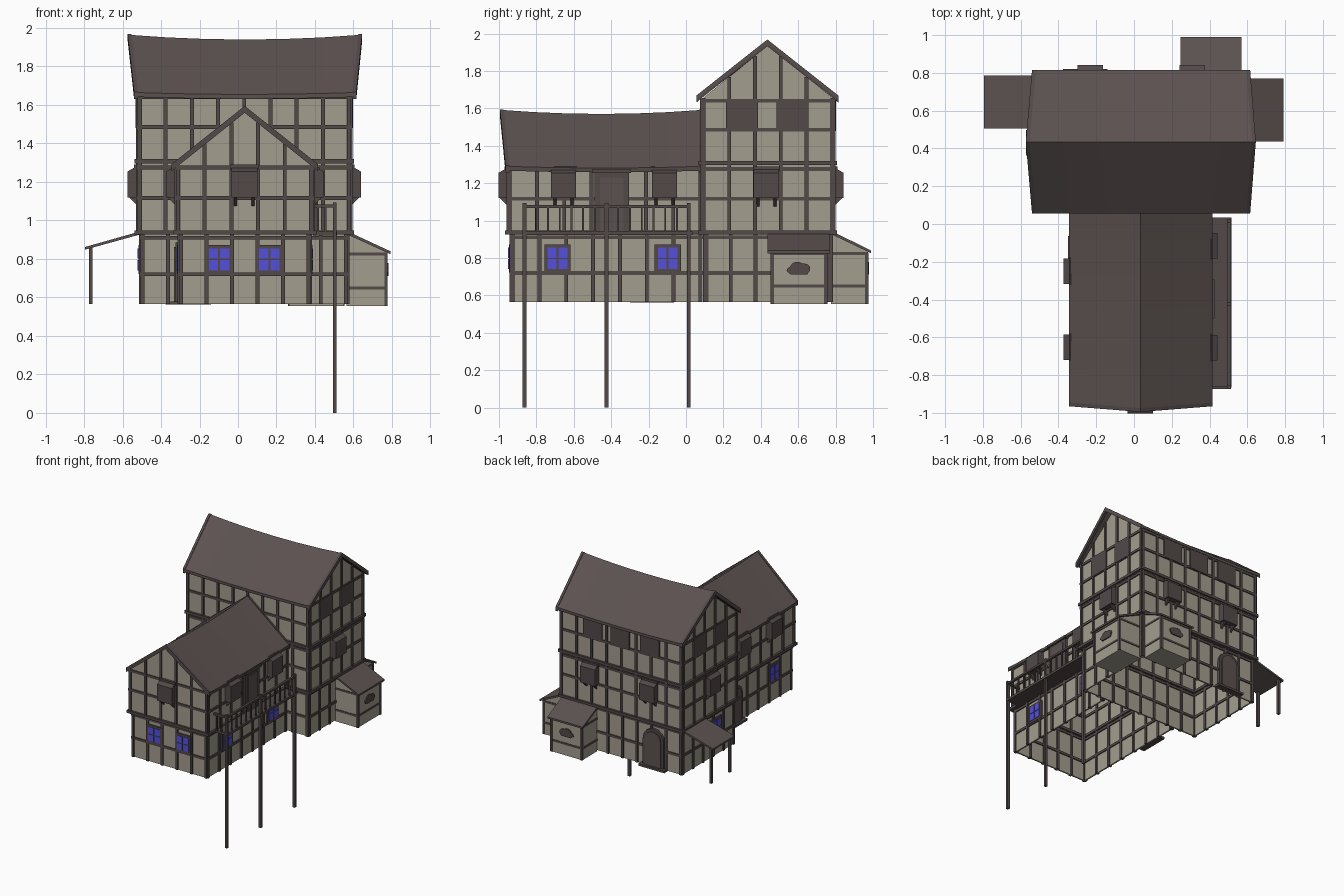
import bpy, bmesh, math
from mathutils import Vector

if "Cube" in bpy.data.objects:
    bpy.data.objects.remove(bpy.data.objects["Cube"])

COL = {"plaster": (.37, .34, .275), "timber": (.084, .067, .066),
       "roof_brown": (.105, .083, .080), "window_blue": (.09, .08, .70)}
MAT = {}
for k, c in COL.items():
    MAT[k] = bpy.data.materials.new(k)
    MAT[k].diffuse_color = (*c, 1)
parts = {}


def solid(part, mat, poly, vec):
    """Prism: polygon swept along a vector, gathered into a named part."""
    bm = parts.setdefault((part, mat), bmesh.new())
    a = [bm.verts.new(p) for p in poly]
    b = [bm.verts.new(Vector(p) + Vector(vec)) for p in poly]
    bm.faces.new(a)
    bm.faces.new(b[::-1])
    n = len(a)
    for i in range(n):
        bm.faces.new((a[i], b[i], b[(i + 1) % n], a[(i + 1) % n]))


# A facade frame F is (axis, outward sign, plane position); t runs along the wall, d outward
def P(F, t, d, z):
    c = F[2] + F[1] * d
    return Vector((c, t, z) if F[0] == "x" else (t, c, z))


def box(part, mat, F, t0, t1, d0, d1, z0, z1):
    o = P(F, t0, d0, z0)
    solid(part, mat, [o, P(F, t1, d0, z0), P(F, t1, d0, z1), P(F, t0, d0, z1)], P(F, t0, d1, z0) - o)


def side_prism(part, mat, F, prof, t0, t1):
    solid(part, mat, [P(F, t0, d, z) for d, z in prof], P(F, t1, 0, 0) - P(F, t0, 0, 0))


def face_prism(part, mat, F, prof, d0, d1):
    solid(part, mat, [P(F, t, d0, z) for t, z in prof], P(F, 0, d1, 0) - P(F, 0, d0, 0))


def facade(part, F, t0, t1, z0, z1, n, rails, apex=None):
    """Plaster wall with posts and rails; apex adds a gable on top."""
    tc = (t0 + t1) / 2
    prof = [(t0, z0), (t1, z0), (t1, z1), (t0, z1)]
    if apex:
        prof.insert(3, (tc, apex))
    face_prism(part + "_wall", "plaster", F, prof, -.012, 0)
    for i in range(n + 1):
        t = t0 + .008 + (t1 - t0 - .016) * i / n
        top = z1 if not apex else apex - (apex - z1) * abs(t - tc) / (tc - t0)
        box(part + "_posts", "timber", F, t - .01, t + .01, -.02, .01, z0, top)
    for z in rails:
        box(part + "_rails", "timber", F, t0 - .008, t1 + .008, -.02, .008, z - .01, z + .01)


def jetty(F, t0, t1, z):
    box("jetty_beams", "timber", F, t0 - .015, t1 + .015, -.04, .017, z - .014, z + .008)


def oriel(F, t):
    """Shuttered bay with sloping hood and two brackets."""
    side_prism("shuttered_bays", "timber", F, [(0, 1.285), (.053, 1.255), (.053, 1.12), (0, 1.12)], t - .068, t + .068)
    box("bay_hoods", "timber", F, t - .073, t + .073, 0, .02, 1.265, 1.29)
    for s in (-.045, .045):
        side_prism("bay_brackets", "timber", F, [(0, 1.12), (.045, 1.12), (0, 1.075)], t + s - .008, t + s + .008)


def window(F, t):
    """Blue four-pane window."""
    box("window_frames", "timber", F, t - .07, t + .07, 0, .012, .722, .872)
    for a in (-.029, .029):
        for z in (.767, .828):
            box("window_panes", "window_blue", F, t + a - .024, t + a + .024, .008, .016, z - .027, z + .027)


def arch(t, w, z0, zs):
    pts = [(t - w, z0), (t + w, z0)]
    return pts + [(t + w * math.cos(math.pi * i / 8), zs + w * math.sin(math.pi * i / 8)) for i in range(9)]


def door(F, t):
    """Arched door in a heavy frame with a step."""
    face_prism("door_frames", "timber", F, arch(t, .095, .566, .79), 0, .02)
    face_prism("doors", "roof_brown", F, arch(t, .072, .566, .79), .01, .028)
    box("door_steps", "timber", F, t - .118, t + .118, 0, .045, .562, .58)


def roof(part, axis, tc, half, apex, eave, ur, ue, sag):
    """Sagging gable roof with boards on its gable ends and eaves."""
    def W(u, v, z):
        return Vector((u, v, z) if axis == "x" else (v, u, z))
    bm = bmesh.new()
    rows = []
    N = 6
    for i in range(N + 1):
        f = i / N
        dip = sag * (1 - (2 * f - 1) ** 2)
        r = ur[0] + (ur[1] - ur[0]) * f
        e = ue[0] + (ue[1] - ue[0]) * f
        rows.append([W(e, tc - half, eave - dip * .4), W(r, tc, apex - dip), W(e, tc + half, eave - dip * .4)])
    thick = Vector((0, 0, -.018))
    for j in (0, 1):
        for a, b in zip(rows, rows[1:]):
            q = [a[j], a[j + 1], b[j + 1], b[j]]
            top = [bm.verts.new(p) for p in q]
            bot = [bm.verts.new(p + thick) for p in q]
            bm.faces.new(top)
            bm.faces.new(bot[::-1])
    bmesh.ops.remove_doubles(bm, verts=bm.verts, dist=1e-5)
    edges = [e for e in bm.edges if e.is_boundary]
    bmesh.ops.bridge_loops(bm, edges=edges)
    parts[(part, "roof_brown")] = bm
    dz = Vector((0, 0, -.036))
    up = Vector((0, 0, .003))
    for row, s in ((rows[0], 1), (rows[-1], -1)):
        for j in (0, 1):
            a, b = row[j] + up, row[j + 1] + up
            solid("bargeboards", "timber", [a, b, b + dz, a + dz], W(s * .02, 0, 0))
    for j, s in ((0, 1), (2, -1)):
        for a, b in zip(rows, rows[1:]):
            p, q = a[j], b[j]
            solid("eave_boards", "timber", [p, q, q + thick * 1.3, p + thick * 1.3], W(0, s * .012, .008))


# Tall rear house: three storeys, gables facing left and right
G = .015
x0, x1, y0, y1 = -.52, .585, .085, .79
low, mid, high = [.72, .91], [1.117, 1.275], [1.485, 1.64]
for axis, s, c, t0, t1, n in (("y", -1, y0, x0, x1, 8), ("y", 1, y1, x0, x1, 8),
                              ("x", -1, x0, y0, y1, 5), ("x", 1, x1, y0, y1, 5)):
    F, Fg = (axis, s, c), (axis, s, c - s * G)
    facade("house_ground", Fg, t0 + G, t1 - G, .565, .94, n, low)
    facade("house_middle", F, t0, t1, .94, 1.31, n, mid)
    facade("house_upper", F, t0, t1, 1.31, 1.65, n, high, 1.935 if axis == "x" else None)
    jetty(F, t0, t1, .94)
    jetty(F, t0, t1, 1.31)
roof("house_roof", "x", .435, .38, 1.965, 1.665, (-.573, .645), (-.54, .615), .025)

# Front wing: two storeys, gable facing forward
for axis, s, c, t0, t1, n in (("y", -1, -.95, -.32, .39, 5),
                              ("x", -1, -.32, -.95, .085, 7), ("x", 1, .39, -.95, .085, 7)):
    F, Fg = (axis, s, c), (axis, s, c - s * G)
    front = axis == "y"
    facade("wing_ground", Fg, t0 + G, t1 - (G if front else 0), .565, .94, n, low)
    facade("wing_upper", F, t0, t1, .94, 1.28, n, mid, 1.565 if front else None)
    jetty(F, t0, t1 - (0 if front else .02), .94)
roof("wing_roof", "y", .035, .38, 1.592, 1.29, (-.995, .09), (-.965, .09), .022)

# Bays on the first floor
for F, ts in ((("x", 1, x1), [.43]), (("x", -1, x0), [.43]), (("y", 1, y1), [-.232, .308]),
              (("y", -1, -.95), [.033]), (("x", -1, -.32), [-.25, -.652]), (("x", 1, .39), [-.115, -.655])):
    for t in ts:
        oriel(F, t)

# Blue ground floor windows
for F, ts in ((("y", -1, -.935), [-.098, .163]), (("x", 1, .375), [-.687, -.098]),
              (("x", -1, -.305), [-.69]), (("x", -1, -.505), [.34])):
    for t in ts:
        window(F, t)

# Dark shuttered attic windows
for F, ts in ((("x", 1, x1), [.3, .57]), (("x", -1, x0), [.3, .57]), (("y", 1, y1), [-.23, .04, .29])):
    for t in ts:
        box("attic_shutters", "timber", F, t - .085, t + .085, 0, .012, 1.48, 1.645)

# Doors
door(("y", 1, y1 - G), -.258)
door(("x", -1, -.305), -.182)
B = ("x", 1, .39)
box("balcony_door_frame", "timber", B, -.49, -.305, 0, .02, .94, 1.265)
box("balcony_door", "roof_brown", B, -.46, -.335, .01, .026, .94, 1.23)
box("balcony_door_hood", "timber", B, -.5, -.295, 0, .035, 1.255, 1.275)

# Balcony on tall posts
box("balcony_floor", "timber", B, -.865, .035, 0, .125, .922, .942)
box("balcony_rail", "timber", B, -.865, .025, .104, .122, 1.066, 1.082)
box("balcony_rail", "timber", B, -.873, -.857, 0, .113, 1.066, 1.082)
posts = [-.863, -.425, .015]
for t in posts:
    box("balcony_posts", "timber", B, t - .01, t + .01, .103, .123, 0, 1.094)
for a, b in zip(posts, posts[1:]):
    for i in range(1, 7):
        t = a + (b - a) * i / 7
        box("balusters", "timber", B, t - .005, t + .005, .108, .118, .94, 1.07)
for d in (.025, .065):
    box("balusters", "timber", B, -.87, -.86, d - .005, d + .005, .94, 1.07)

# Lean-to rooms on the right and the back, each with a fan-shaped vent
for F, t0, t1, D in ((("x", 1, .565), .455, .753, .207), (("y", 1, .775), .265, .55, .195)):
    side_prism("lean_to_walls", "plaster", F, [(0, .555), (D, .555), (D, .835), (0, .93)], t0, t1)
    side_prism("lean_to_roofs", "roof_brown", F, [(0, .928), (D + .02, .825), (D + .02, .84), (0, .945)], t0 - .018, t1 + .018)
    for t in (t0 + .006, t1 - .006):
        box("lean_to_posts", "timber", F, t - .01, t + .01, D - .012, D + .006, .555, .83)
    for z in (.65, .825):
        box("lean_to_rails", "timber", F, t0 - .004, t1 + .004, 0, D + .004, z - .008, z + .008)
    tc = (t0 + t1) / 2
    fan = [(tc + .045, .712), (tc - .045, .712)]
    for i in range(21):
        a = math.pi * (1 - i / 20)
        r = .85 + .15 * abs(math.sin(2.5 * a))
        fan.append((tc + .066 * r * math.cos(a), .73 + .05 * r * math.sin(a)))
    face_prism("fan_vents", "timber", F, fan, D, D + .009)

# Open porch on the left
L = ("x", -1, -.505)
side_prism("porch_roof", "roof_brown", L, [(0, .928), (.29, .848), (.29, .862), (0, .944)], .505, .785)
for t in (.525, .765):
    box("porch_posts", "timber", L, t - .01, t + .01, .25, .27, .565, .862)

# Turn the gathered parts into objects
for (name, mat), bm in parts.items():
    bmesh.ops.recalc_face_normals(bm, faces=bm.faces)
    me = bpy.data.meshes.new(name)
    bm.to_mesh(me)
    bm.free()
    me.materials.append(MAT[mat])
    bpy.context.collection.objects.link(bpy.data.objects.new(name, me))

for m in bpy.data.materials:
    if m.users and not m.is_grease_pencil:
        m.use_nodes = True
        m.node_tree.nodes["Principled BSDF"].inputs["Base Color"].default_value = m.diffuse_color
